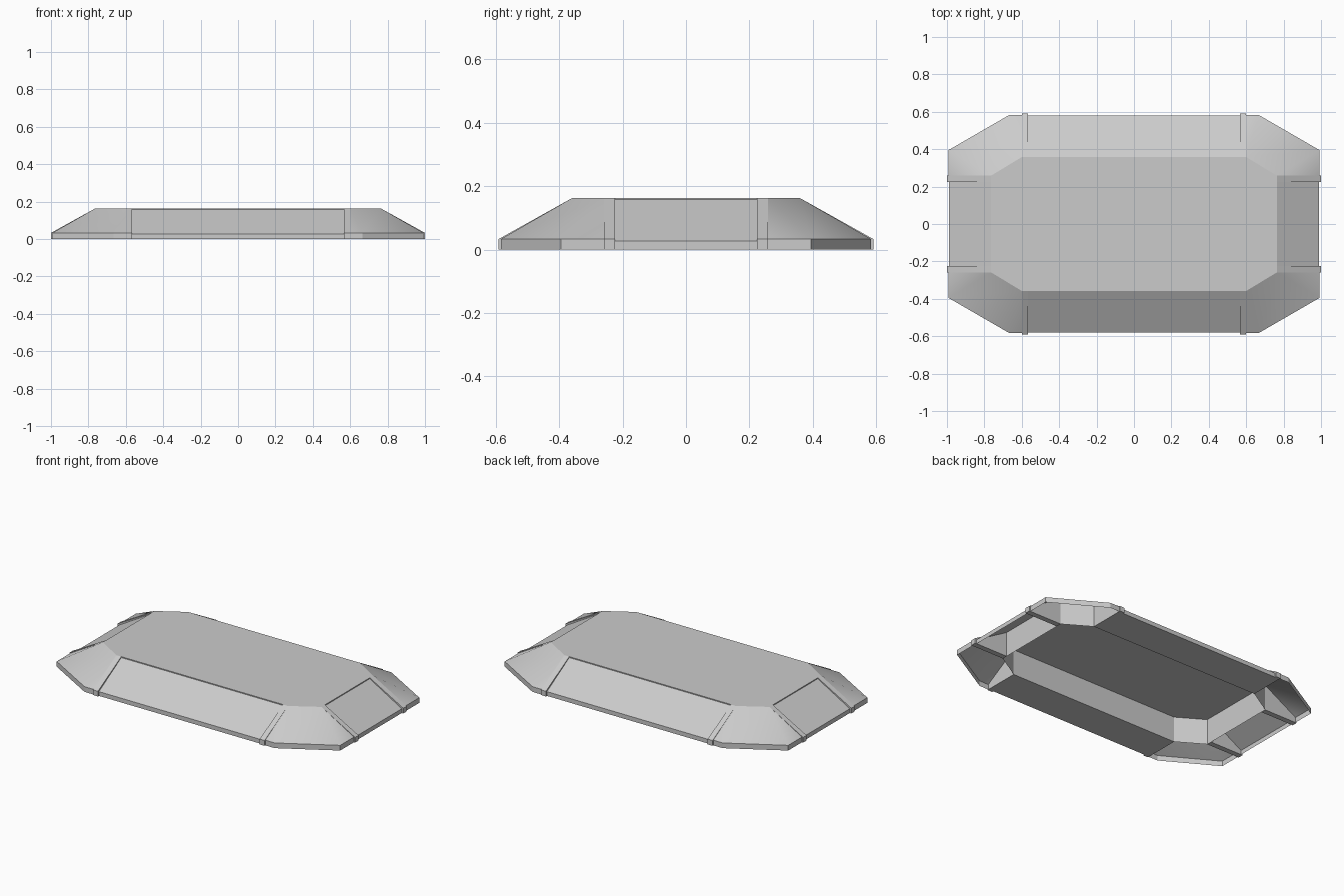
import bpy

if "Cube" in bpy.data.objects:
    bpy.data.objects.remove(bpy.data.objects["Cube"])

TOP, LIP = 0.163, 0.033          # platform height, rim height
OX, OY = 0.992, 0.584            # outer half sizes
TX, TY = 0.765, 0.358            # top half sizes
RX, RY = 0.6, 0.258              # outer side of the ribs
RIB = 0.034                      # rib width
INSET = 0.006                    # how far the ramp panels sit back

grey = bpy.data.materials.new("plain grey")
grey.use_nodes = True
colour = (0.6, 0.6, 0.6, 1)
grey.diffuse_color = colour
grey.node_tree.nodes["Principled BSDF"].inputs["Base Color"].default_value = colour


def build(name, verts, faces, flip=False):
    mesh = bpy.data.meshes.new(name)
    if flip:
        faces = [f[::-1] for f in faces]
    mesh.from_pydata(verts, [], faces)
    mesh.materials.append(grey)
    obj = bpy.data.objects.new(name, mesh)
    bpy.context.collection.objects.link(obj)
    return obj


def wedge(name, along_x, side, a, b, inner, outer, top, lip, hollow=False):
    """Ramp section running from a to b, sloping outwards on the given side."""
    profile = [(inner, 0), (inner, top), (outer, lip), (outer, 0)]
    verts = []
    for t in (a, b):
        for d, z in profile:
            verts.append((t, side * d, z) if along_x else (side * d, t, z))
    faces = [(1, 2, 6, 5), (2, 3, 7, 6)]
    if not hollow:
        faces += [(0, 1, 5, 4), (3, 0, 4, 7), (3, 2, 1, 0), (4, 5, 6, 7)]
    return build(name, verts, faces, flip=(side > 0) != along_x)


# Platform: octagonal top with a straight skirt, open underneath
ring = [(RX, TY), (-RX, TY), (-TX, RY), (-TX, -RY),
        (-RX, -TY), (RX, -TY), (TX, -RY), (TX, RY)]
verts = [(x, y, z) for z in (0, TOP) for x, y in ring]
skirt = [(i, (i + 1) % 8, (i + 1) % 8 + 8, i + 8) for i in range(8)]
build("platform", verts, skirt + [tuple(range(8, 16))])

for side, long_name, end_name in ((-1, "front", "right"), (1, "back", "left")):
    # Solid ramps on the long sides, hollow ramps on the ends
    wedge(long_name + "_ramp", True, side, RIB - RX, RX - RIB,
          TY, OY - INSET / 2, TOP - INSET, LIP - INSET)
    wedge(end_name + "_ramp", False, side, RIB - RY, RY - RIB,
          TX, OX - INSET / 2, TOP - INSET, LIP - INSET, hollow=True)
    # Ribs that frame each ramp
    for s in (-1, 1):
        a, b = sorted((s * RX, s * (RX - RIB)))
        wedge(long_name + "_rib", True, side, a, b, TY, OY + 0.007, TOP, LIP)
        a, b = sorted((s * RY, s * (RY - RIB)))
        wedge(end_name + "_rib", False, side, a, b, TX, OX + 0.008, TOP, LIP)

# Hollow chamfered corners with a low vertical rim
for sx in (-1, 1):
    for sy in (-1, 1):
        edge = [(OX, RY), (OX, 0.395), (0.665, OY), (RX, OY)]
        verts = [(sx * x, sy * y, z) for z in (0, LIP) for x, y in edge]
        verts += [(sx * TX, sy * RY, TOP), (sx * RX, sy * TY, TOP)]
        faces = [(i, i + 1, i + 5, i + 4) for i in range(3)]
        faces += [(4, 5, 8), (5, 6, 9, 8), (6, 7, 9)]
        name = ("front" if sy < 0 else "back") + ("_right" if sx < 0 else "_left")
        corner = build(name + "_corner", verts, faces, flip=sx * sy < 0)
        bpy.ops.object.select_all(action="DESELECT")
        corner.select_set(True)
        bpy.context.view_layer.objects.active = corner
        bpy.ops.object.shade_smooth_by_angle()
